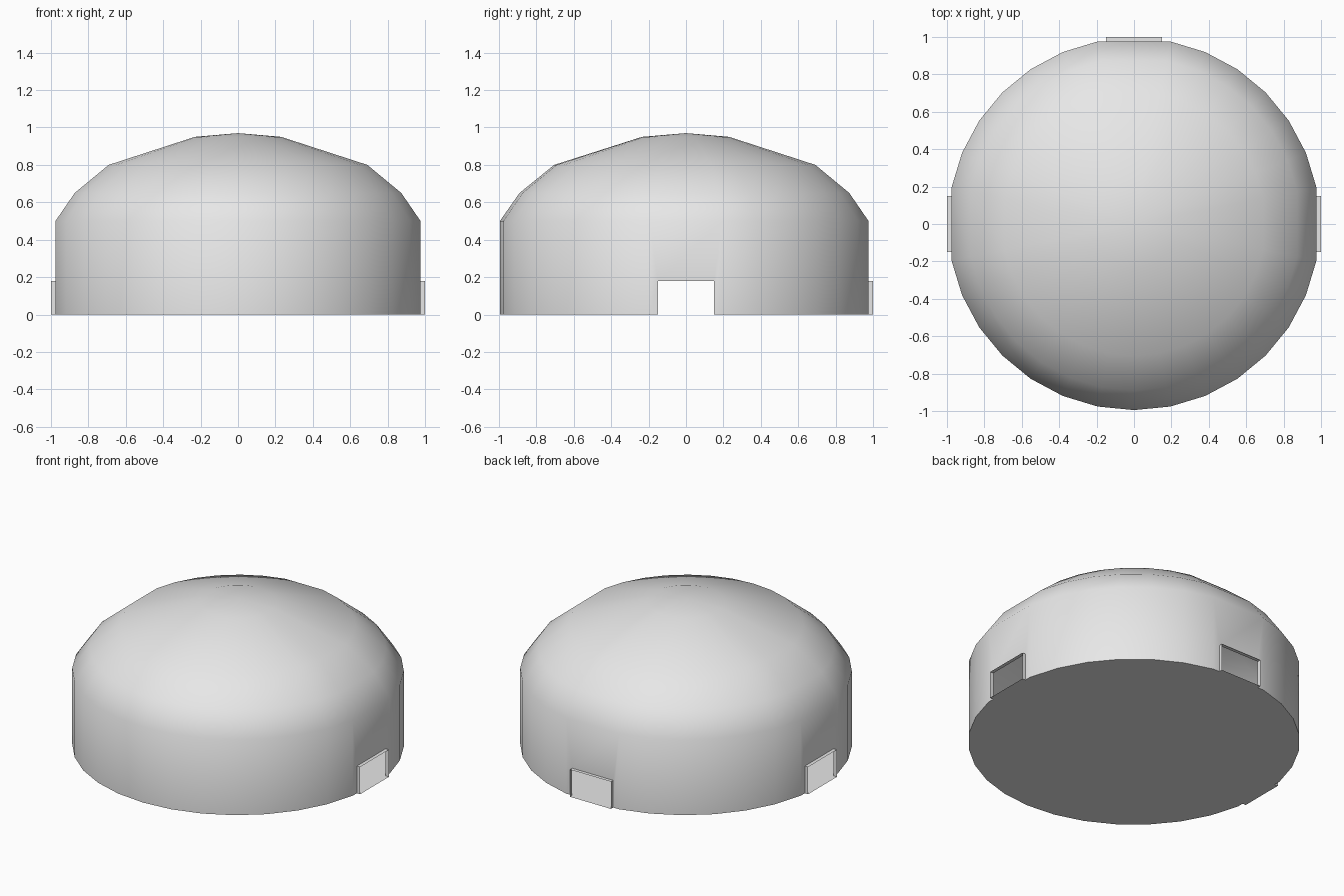
import bpy, bmesh, math
from mathutils import Matrix

cube = bpy.data.objects.get("Cube")
if cube:
    bpy.data.objects.remove(cube, do_unlink=True)

RADIUS = 0.995
SIDES = 32
DOORS = (0, 8, 16)            # ring positions flattened to hold doorways
HALF, HEIGHT, REACH = 0.15, 0.18, 1.0
STEP = 2 * math.pi / SIDES
WALL = RADIUS * math.cos(STEP)
PROFILE = [(RADIUS, 0), (RADIUS, 0.5), (0.89, 0.65), (0.705, 0.8), (0.235, 0.95)]
APEX = 0.97

grey = bpy.data.materials.new("light_grey")
grey.use_nodes = True
grey.diffuse_color = (0.8, 0.8, 0.8, 1)
grey.node_tree.nodes["Principled BSDF"].inputs["Base Color"].default_value = (0.8, 0.8, 0.8, 1)


def finish(name, bm, smooth=False):
    bmesh.ops.remove_doubles(bm, verts=bm.verts, dist=0.0005)
    mesh = bpy.data.meshes.new(name)
    bm.to_mesh(mesh)
    bm.free()
    obj = bpy.data.objects.new(name, mesh)
    bpy.context.collection.objects.link(obj)
    mesh.materials.append(grey)
    if smooth:
        bpy.ops.object.select_all(action='DESELECT')
        obj.select_set(True)
        bpy.context.view_layer.objects.active = obj
        bpy.ops.object.shade_smooth_by_angle(angle=math.radians(40))
    return obj


def face(bm, points, matrix=Matrix()):
    return bm.faces.new([bm.verts.new(matrix @ Matrix.Translation(p).translation) for p in points])


# Dome shell: rings joined upwards and closed by a shallow cap
ring = [k for k in range(SIDES) if k not in DOORS]


def point(k, level):
    r, z = PROFILE[level]
    return (r * math.cos(k * STEP), r * math.sin(k * STEP), z)


bm = bmesh.new()
top = len(PROFILE) - 1
for i, a in enumerate(ring):
    b = ring[(i + 1) % len(ring)]
    doorway = (b - a) % SIDES == 2
    for level in range(top):
        if level == 0 and doorway:
            continue
        face(bm, [point(a, level), point(b, level), point(b, level + 1), point(a, level + 1)])
    face(bm, [point(a, top), point(b, top), (0, 0, APEX)])

# Wall panels pierced by the open doorways
edge = RADIUS * math.sin(STEP)
eave = PROFILE[1][1]
for k in DOORS:
    turn = Matrix.Rotation(k * STEP, 4, 'Z')
    face(bm, [(WALL, -edge, 0), (WALL, -HALF, 0), (WALL, -HALF, HEIGHT), (WALL, -edge, eave)], turn)
    face(bm, [(WALL, HALF, 0), (WALL, edge, 0), (WALL, edge, eave), (WALL, HALF, HEIGHT)], turn)
    face(bm, [(WALL, -HALF, HEIGHT), (WALL, HALF, HEIGHT), (WALL, edge, eave), (WALL, -edge, eave)], turn)
finish("dome_shell", bm, smooth=True)

# Short open collars standing out from each doorway
corners = [(-HALF, 0), (HALF, 0), (HALF, HEIGHT), (-HALF, HEIGHT)]
for k, side in zip(DOORS, ("left", "back", "right")):
    bm = bmesh.new()
    turn = Matrix.Rotation(k * STEP, 4, 'Z')
    for i, (y, z) in enumerate(corners):
        y2, z2 = corners[(i + 1) % 4]
        face(bm, [(WALL, y, z), (REACH, y, z), (REACH, y2, z2), (WALL, y2, z2)], turn)
    finish(side + "_doorway_collar", bm)

# Flat floor closing the underside
bm = bmesh.new()
face(bm, [point(k, 0) for k in reversed(ring)])
finish("floor", bm)
